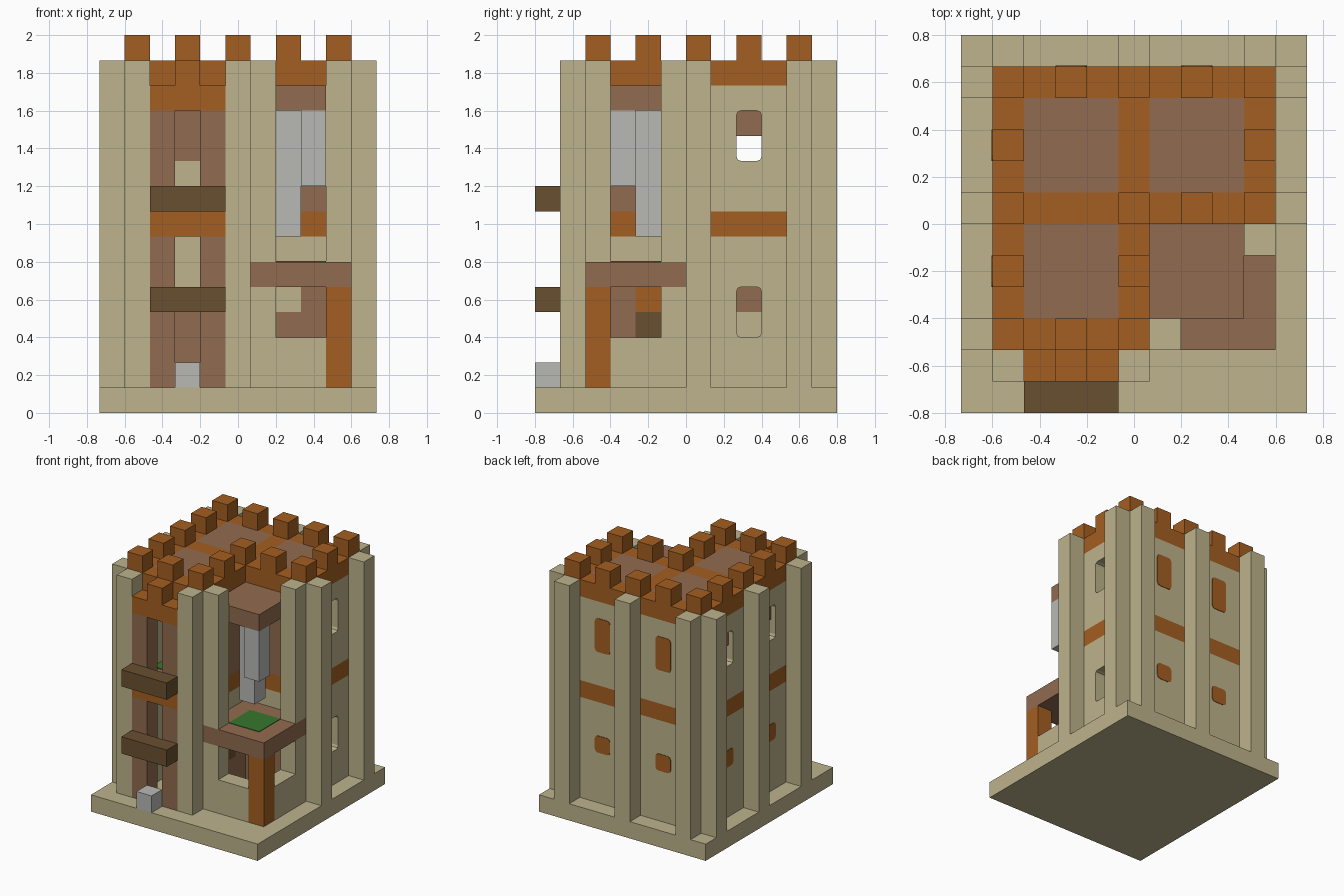
import bpy, bmesh
from mathutils import Vector

if "Cube" in bpy.data.objects:
    bpy.data.objects.remove(bpy.data.objects["Cube"], do_unlink=True)

U = 2 / 15                      # one building block
ORIGIN = Vector((-5.5, -6, 0))  # grid corner, in blocks


def material(name, rgb):
    linear = [((c / 255 + 0.055) / 1.055) ** 2.4 for c in rgb] + [1]
    m = bpy.data.materials.new(name)
    m.use_nodes = True
    m.diffuse_color = linear
    m.node_tree.nodes["Principled BSDF"].inputs["Base Color"].default_value = linear
    return m


SAND = material("sandstone", (189, 179, 140))
ORANGE = material("orange wood", (164, 94, 33))
BROWN = material("brown wood", (145, 107, 80))
DARK = material("dark wood", (105, 80, 48))
SILVER = material("pale grey", (185, 186, 181))
GREEN = material("green rug", (55, 118, 44))


def box(name, mat, x, y, z, round_axis=None):
    """Box spanning three block ranges; round_axis softens the edges along it."""
    bm = bmesh.new()
    bmesh.ops.create_cube(bm, size=1)
    for v in bm.verts:
        p = [a + (b - a) * (c + 0.5) for (a, b), c in zip((x, y, z), v.co)]
        v.co = (Vector(p) + ORIGIN) * U
    if round_axis is not None:
        edges = [e for e in bm.edges
                 if abs((e.verts[0].co - e.verts[1].co).normalized()[round_axis]) > 0.9]
        bmesh.ops.bevel(bm, geom=edges, offset=0.025, segments=2, profile=0.5,
                        affect="EDGES")
    mesh = bpy.data.meshes.new(name)
    bm.to_mesh(mesh)
    bm.free()
    mesh.materials.append(mat)
    ob = bpy.data.objects.new(name, mesh)
    bpy.context.scene.collection.objects.link(ob)
    return ob


def cut(wall, x, y, z):
    """Cut a rounded window through a wall."""
    cutter = box("window_cutter", wall.data.materials[0], x, y, z, 0)
    cutter.hide_render = True
    mod = wall.modifiers.new("window", "BOOLEAN")
    mod.operation = "DIFFERENCE"
    mod.solver = "EXACT"
    mod.object = cutter
    bpy.context.view_layer.objects.active = wall
    bpy.ops.object.modifier_apply(modifier=mod.name)
    bpy.data.objects.remove(cutter, do_unlink=True)


def wall(name, x, y, layers):
    """Stack coloured layers, each from its own height up to the next."""
    tops = [z for z, _ in layers[1:]] + [14]
    return [box(name, m, x, y, (z, t)) for (z, m), t in zip(layers, tops)]


# Plinth
box("base", SAND, (0, 11), (0, 12), (0, 1))

# Walls with the orange floor band and parapet
outer = [(1, SAND), (7, ORANGE), (8, SAND), (13, ORANGE)]
wall("back_wall", (1, 10), (10, 11), outer)
right_side = wall("left_wall", (9, 10), (6, 10), outer)
left_side = wall("right_wall", (1, 2), (2, 10), outer)
inner = [(1, BROWN), (6, SAND), (7, ORANGE), (8, BROWN), (13, ORANGE)]
wall("porch_back_wall", (5, 9), (6, 7), inner)
wall("porch_side_wall", (5, 6), (2, 6), inner)
wall("middle_wall", (2, 5), (6, 7),
     [(1, BROWN), (4, SAND), (7, ORANGE), (8, SAND), (10, BROWN), (13, ORANGE)])

# Window openings in the side walls
cut(right_side[0], (8, 11), (8, 9), (3, 5))
cut(right_side[2], (8, 11), (8, 9), (10, 12))
for y in (4, 8):
    cut(left_side[2], (0, 3), (y, y + 1), (10, 12))
    box("window_lintel", BROWN, (1.3, 1.95), (y, y + 1), (11, 12))
    box("side_window", ORANGE, (0.97, 1.02), (y, y + 1), (4, 5), 0)
    box("window_backing", BROWN, (1.98, 2.03), (y, y + 1), (4, 5))

# Closed windows in the back wall
for x in (3, 7):
    for z in ((4, 5), (10, 12)):
        box("back_window", ORANGE, (x, x + 1), (10.98, 11.03), z, 1)

# Buttresses
for x, y in ((0, 2), (0, 6), (0, 10), (10, 6), (10, 10), (1, 11), (5, 11), (9, 11),
             (1, 1), (5, 1), (9, 5)):
    spans = [(1, 5), (6, 14)] if (x, y) == (9, 5) else [(1, 14)]
    for z in spans:
        box("buttress", SAND, (x, x + 1), (y, y + 1), z)
for z in ((1, 5), (6, 14)):
    box("porch_buttress", SAND, (6, 7), (2, 3), z)

# Floors and roofs of the three rooms
for x, y in (((2, 5), (7, 10)), ((6, 9), (7, 10)), ((2, 5), (3, 6))):
    box("floor", BROWN, x, y, (7, 8))
    box("roof", BROWN, x, y, (13, 14))
box("middle_beam", ORANGE, (5, 6), (7, 10), (13, 14))
box("front_floor", BROWN, (2, 5), (2, 3), (7, 8))
box("front_parapet", ORANGE, (2, 5), (2, 3), (13, 14))
box("room_rug", GREEN, (2, 4), (3, 5), (8, 8.05))

# Merlons along the roof edges
spots = [(1, y) for y in range(2, 11, 2)] + [(x, 10) for x in (3, 5, 7, 9)]
spots += [(9, 8), (9, 6), (7, 6), (5, 6), (5, 4), (5, 2), (3, 2)]
for x, y in spots:
    box("merlon", ORANGE, (x, x + 1), (y, y + 1), (14, 15))

# Front bay: posts, bands, planters and step
for x in (2, 4):
    for z in ((1, 7), (8, 12)):
        box("front_post", BROWN, (x, x + 1), (1, 2), z)
for z in (7, 12):
    box("front_band", ORANGE, (2, 5), (1, 2), (z, z + 1))
box("front_merlon", ORANGE, (3, 4), (1, 2), (13, 14))
for z in (4, 8):
    box("front_ledge", DARK, (2, 5), (0, 1), (z, z + 1))
box("front_step", SILVER, (3, 4), (0, 1), (1, 2))

# Corner porch: low walls, post, deck, canopy and hanging columns
box("porch_low_wall_front", SAND, (7, 9), (2, 3), (1, 3))
box("porch_low_wall_side", SAND, (9, 10), (3, 5), (1, 3))
box("porch_post", ORANGE, (9, 10), (2, 3), (1, 5))
box("porch_deck", BROWN, (6, 10), (2, 6), (5, 6))
box("porch_rug", GREEN, (7, 9), (3, 5), (5.98, 6.03))
box("porch_canopy", BROWN, (6, 9), (3, 6), (12, 13))
box("hanging_column_long", SILVER, (7, 8), (4, 5), (7, 12))
box("hanging_column_short", SILVER, (8, 9), (3, 4), (9, 12))
box("porch_wall_panel", SAND, (7, 8), (5.97, 6.02), (4, 5))
box("porch_door_top", ORANGE, (5.98, 6.03), (4, 5), (4, 5))
box("porch_door", DARK, (5.98, 6.03), (4, 5), (3, 4))
